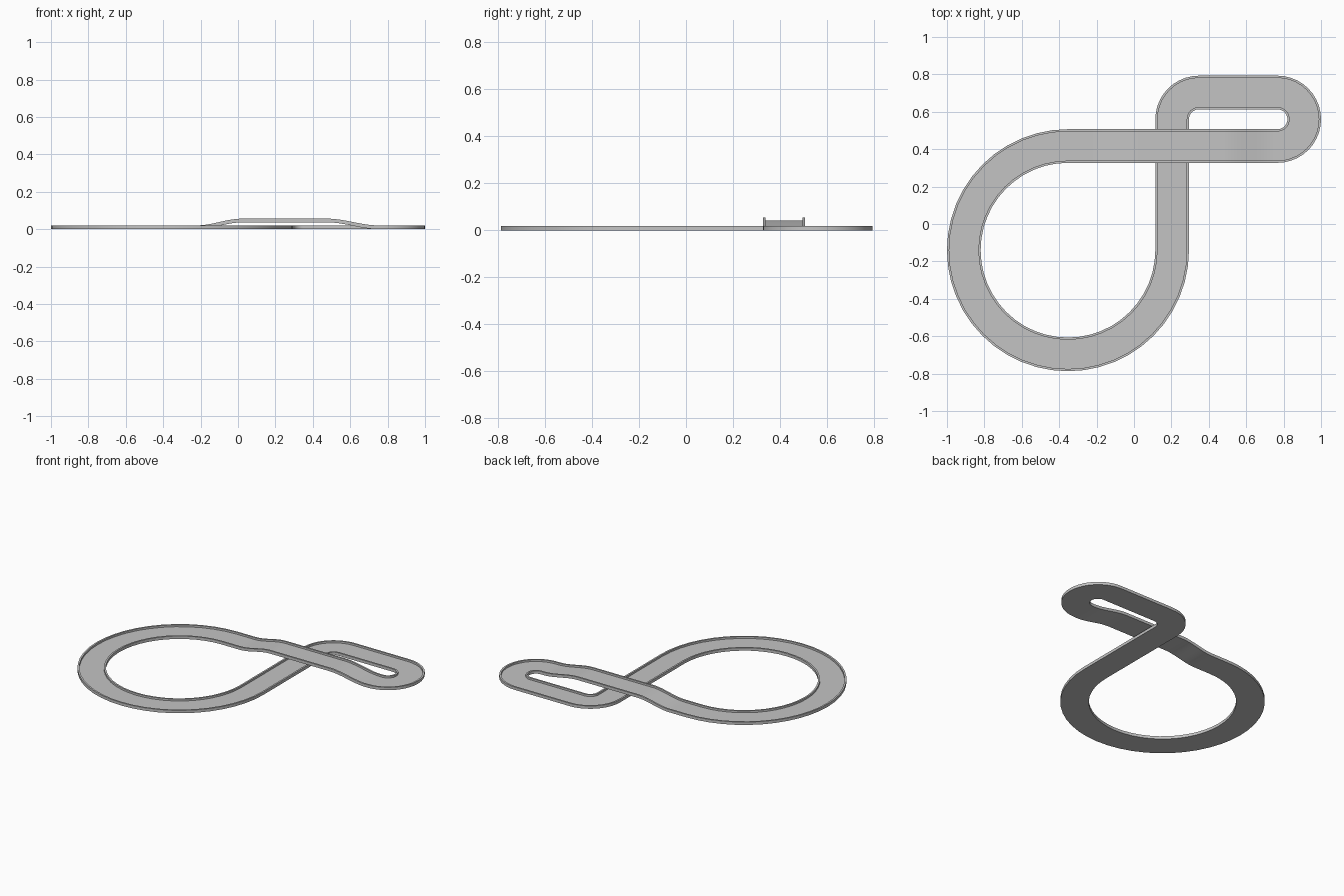
import bpy, bmesh, math
from mathutils import Vector

cube = bpy.data.objects.get("Cube")
if cube:
    bpy.data.objects.remove(cube, do_unlink=True)

HALF, RIM, WALL, FLOOR, RISE = 0.09, 0.012, 0.02, 0.007, 0.036
BIG, SMALL = 0.557, 0.143          # centre-line radii of the bends

grey = bpy.data.materials.new("track_grey")
grey.use_nodes = True
colour = (0.55, 0.55, 0.55, 1)
grey.diffuse_color = colour
grey.node_tree.nodes["Principled BSDF"].inputs["Base Color"].default_value = colour


def smooth(a, b, x):
    t = min(1, max(0, (x - a) / (b - a)))
    return t * t * (3 - 2 * t)


def arc(cx, cy, r, start, end, steps):
    """Centre-line points paired with their sideways direction."""
    for i in range(steps + 1):
        a = math.radians(start + (end - start) * i / steps)
        d = Vector((math.cos(a), math.sin(a), 0))
        yield Vector((cx, cy, 0)) + d * r, d


# Closed centre line: large loop, bridge straight, hairpin, corner
path = []
for p, d in arc(-0.353, -0.14, BIG, 360, 90, 36):
    path.append((p, d))
bridge_y = path[-1][0].y
for i in range(1, 50):
    x = -0.353 + (0.767 + 0.353) * i / 50
    z = RISE * smooth(-0.22, 0.02, x) * (1 - smooth(0.48, 0.75, x))
    path.append((Vector((x, bridge_y, z)), Vector((0, 1, 0))))
# the hairpin turns the other way, so its sideways direction flips
for p, d in arc(0.767, bridge_y + SMALL, SMALL, -90, 90, 20):
    path.append((p, -d))
for p, d in arc(0.347, bridge_y + SMALL, SMALL, 90, 180, 10):
    path.append((p, -d))

# Channel cross-section: thin floor with a raised rim on each side
inner = HALF - RIM
section = [(-HALF, 0), (HALF, 0), (HALF, WALL), (inner, WALL),
           (inner, FLOOR), (-inner, FLOOR), (-inner, WALL), (-HALF, WALL)]

bm = bmesh.new()
rings = [[bm.verts.new(p + d * s + Vector((0, 0, h))) for s, h in section]
         for p, d in path]
for a, b in zip(rings, rings[1:] + rings[:1]):
    for k in range(len(section)):
        n = (k + 1) % len(section)
        bm.faces.new((a[k], a[n], b[n], b[k]))
bmesh.ops.recalc_face_normals(bm, faces=bm.faces)

mesh = bpy.data.meshes.new("race_track")
bm.to_mesh(mesh)
bm.free()
mesh.materials.append(grey)
track = bpy.data.objects.new("race_track", mesh)
bpy.context.collection.objects.link(track)

# Smooth along the bends, sharp along the rims
bpy.ops.object.select_all(action='DESELECT')
track.select_set(True)
bpy.context.view_layer.objects.active = track
bpy.ops.object.shade_smooth_by_angle(angle=math.radians(30))
